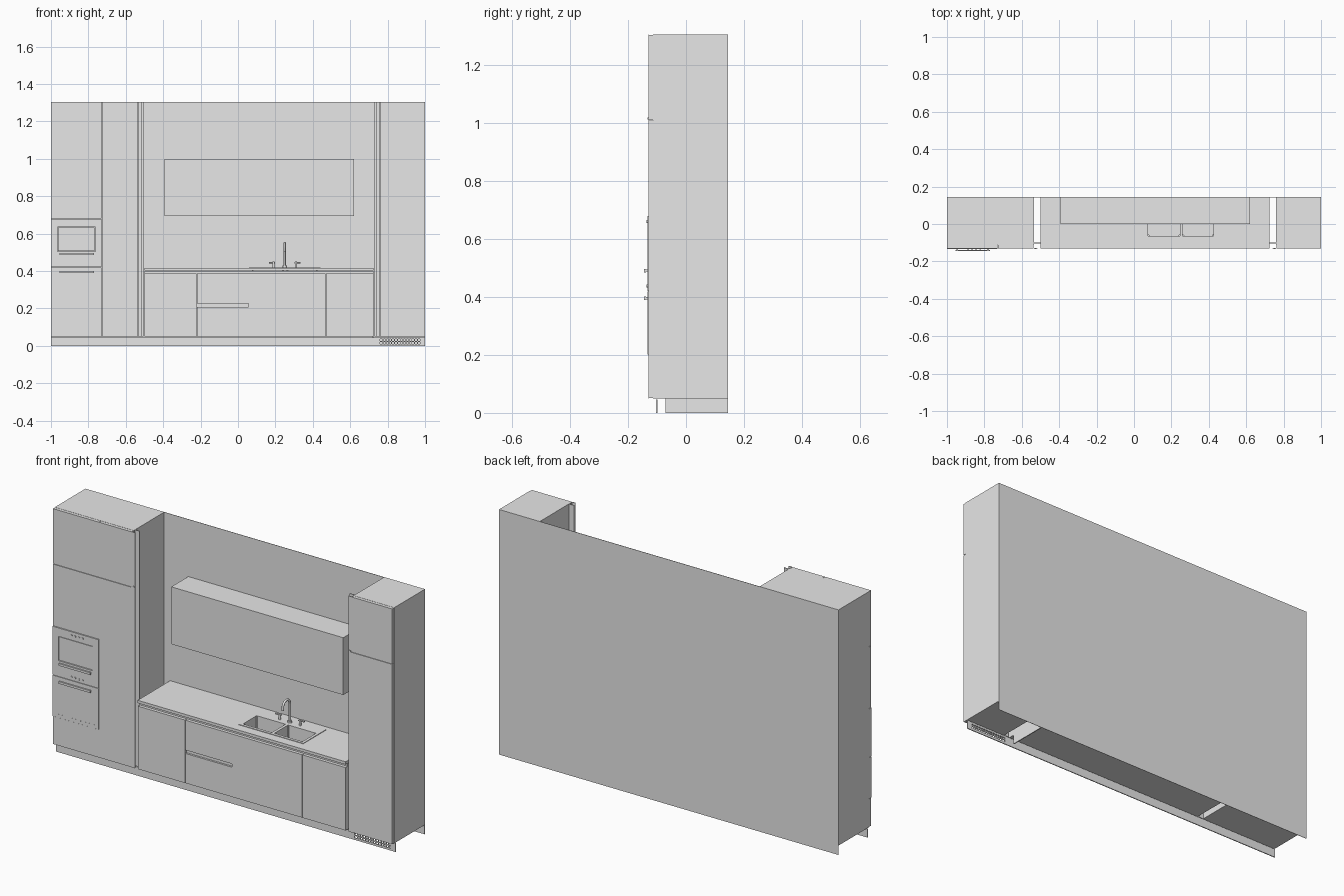
import bpy, bmesh, math
from mathutils import Vector

old = bpy.data.objects.get("Cube")
if old:
    bpy.data.objects.remove(old, do_unlink=True)

grey = bpy.data.materials.new("light_grey")
grey.use_nodes = True
grey.diffuse_color = (0.8, 0.8, 0.8, 1)
grey.node_tree.nodes["Principled BSDF"].inputs["Base Color"].default_value = (0.8, 0.8, 0.8, 1)


def finish(name, bm):
    bmesh.ops.recalc_face_normals(bm, faces=bm.faces)
    mesh = bpy.data.meshes.new(name)
    bm.to_mesh(mesh)
    bm.free()
    mesh.materials.append(grey)
    obj = bpy.data.objects.new(name, mesh)
    bpy.context.collection.objects.link(obj)
    return obj


def add_box(bm, x, y, z):
    made = bmesh.ops.create_cube(bm, size=1)["verts"]
    for v in made:
        v.co = Vector([(a + b) / 2 + c * (b - a) for (a, b), c in zip((x, y, z), v.co)])
    return made


def boxes(name, *parts):
    bm = bmesh.new()
    for part in parts:
        add_box(bm, *part)
    return finish(name, bm)


def rod(name, x, y, z, radius, length, axis="Z"):
    bm = bmesh.new()
    bmesh.ops.create_cone(bm, cap_ends=True, segments=16, radius1=radius,
                          radius2=radius, depth=length)
    obj = finish(name, bm)
    obj.location = (x, y, z)
    if axis == "Y":
        obj.rotation_euler.x = math.pi / 2
    if axis == "X":
        obj.rotation_euler.y = math.pi / 2
    for p in obj.data.polygons:
        p.use_smooth = len(p.vertices) == 4
    return obj


FRONT, BODY, BACK = -0.13, -0.113, 0.145
TOP, FOOT, SEAM = 1.305, 0.05, 1.01
LEFT, RIGHT = -0.535, 0.76      # inner sides of the tall cabinets
BASE0, BASE1 = -0.5, 0.725      # ends of the base run
G = 0.001                       # half the gap between doors


def door(name, x0, x1, z0, z1):
    return boxes(name, ((x0 + G, x1 - G), (FRONT, BODY), (z0 + G, z1 - G)))


# Back wall and plinth
boxes("back_wall", ((-1, 1), (BACK - 0.002, BACK), (0, TOP)))
boxes("plinth", ((-1, 0.745), (-0.103, -0.098), (0, 0.046)))
boxes("foot_panel", ((BASE1 - 0.005, BASE1), (-0.07, BACK - 0.002), (0, FOOT)))

# Ventilation grille in the plinth
bars = [((0.745, 1), (-0.103, -0.098), z) for z in ((0, 0.011), (0.021, 0.026), (0.036, 0.046))]
bars += [((0.745, 0.758), (-0.103, -0.098), (0.011, 0.036)),
         ((0.972, 1), (-0.103, -0.098), (0.011, 0.036))]
bars += [((x, x + 0.005), (-0.103, -0.098), (0.011, 0.036))
         for x in [0.758 + 0.0153 * i for i in range(1, 14)]]
boxes("plinth_grille", *bars)

# Tall cabinets
boxes("left_tall_body", ((-1, LEFT), (BODY, BACK - 0.002), (FOOT, TOP)))
boxes("right_tall_body", ((RIGHT, 1), (BODY, BACK - 0.002), (FOOT, TOP)))
SPLIT = -0.728
door("oven_column_upper_door", -1, SPLIT, SEAM, TOP)
door("oven_column_middle_door", -1, SPLIT, 0.68, SEAM)
door("oven_column_lower_door", -1, SPLIT, FOOT, 0.2)
door("larder_upper_door", SPLIT, LEFT, SEAM, TOP)
door("larder_lower_door", SPLIT, LEFT, FOOT, SEAM)
door("right_tall_upper_door", RIGHT, 1, SEAM, TOP)
door("right_tall_lower_door", RIGHT, 1, FOOT, SEAM)

# Vertical grip profiles beside the tall doors
for name, edge, side in (("left_grip", LEFT, 1), ("right_grip", RIGHT, -1)):
    lip = tuple(sorted((edge, edge + side * 0.019)))
    web = tuple(sorted((edge, edge + side * 0.029)))
    boxes(name, (lip, (FRONT, -0.127), (FOOT, TOP)), (web, (-0.104, -0.1), (FOOT, TOP)))
    c = edge + side * 0.009
    boxes(name + "_catch", ((c - 0.006, c + 0.006), (-0.133, FRONT), (1.012, 1.018)))

# Two built-in ovens with framed window, handles and knobs
WX0, WX1, WZ0, WZ1 = -0.965, -0.763, 0.505, 0.635
OX, OY = (-1, SPLIT - G), (-0.133, BODY)
boxes("upper_oven_frame",
      (OX, OY, (WZ1, 0.679)), (OX, OY, (0.421, WZ0)),
      ((-1, WX0), OY, (WZ0, WZ1)), ((WX1, SPLIT - G), OY, (WZ0, WZ1)))
boxes("upper_oven_window", ((WX0 + 0.003, WX1 - 0.003), (-0.131, BODY), (WZ0 + 0.003, WZ1 - 0.003)))
boxes("lower_oven_front", (OX, OY, (0.201, 0.419)))
for name, z in (("upper_oven_handle", 0.491), ("lower_oven_handle", 0.395)):
    boxes(name, ((-0.955, -0.77), (-0.145, -0.138), (z - 0.006, z + 0.006)),
          ((-0.95, -0.94), (-0.14, -0.132), (z - 0.004, z + 0.004)),
          ((-0.785, -0.775), (-0.14, -0.132), (z - 0.004, z + 0.004)))
for row, z in (("upper", 0.66), ("lower", 0.438)):
    for i in range(4):
        rod(f"{row}_oven_knob_{i + 1}", -0.888 + 0.022 * i, -0.1345, z, 0.005, 0.004, "Y")
boxes("lower_oven_vents", *[((x, x + 0.012), (-0.1335, -0.132), (0.217, 0.22))
                           for x in [-0.965 + 0.02 * i for i in range(11)]])

# Base run: open carcass, doors and recessed grip channel
IN = BACK - 0.002
boxes("base_carcass",
      ((BASE0, BASE1), (BODY, IN), (FOOT, 0.06)),
      ((BASE0, BASE0 + 0.01), (BODY, IN), (0.06, 0.4)),
      ((BASE1 - 0.01, BASE1), (BODY, IN), (0.06, 0.4)),
      ((BASE0 + 0.01, BASE1 - 0.01), (BODY, -0.105), (0.06, 0.4)))
D0, D1 = -0.22, 0.47
door("base_left_door", BASE0, D0, FOOT, 0.387)
door("base_right_door", D1, BASE1, FOOT, 0.387)
door("lower_drawer", D0, D1, FOOT, 0.21)
door("upper_drawer", D0, D1, 0.226, 0.387)
boxes("drawer_infill", ((0.055, D1 - G), (FRONT, BODY), (0.209, 0.227)))
boxes("drawer_grip", ((D0 + G, 0.055), (-0.12, BODY), (0.209, 0.227)))

# Worktop laid around the two sink bowls
bowls = ((0.075, 0.245), (0.26, 0.425))
BY = (-0.065, 0.05)
WT = (0.402, 0.417)
boxes("worktop",
      ((BASE0, BASE1), (FRONT, BY[0]), WT), ((BASE0, BASE1), (BY[1], IN), WT),
      ((BASE0, bowls[0][0]), BY, WT), ((bowls[0][1], bowls[1][0]), BY, WT),
      ((bowls[1][1], BASE1), BY, WT))
RZ = (0.417, 0.42)
boxes("sink_rim",
      ((0.06, 0.44), (-0.08, BY[0]), RZ), ((0.06, 0.44), (BY[1], 0.11), RZ),
      ((0.06, bowls[0][0]), BY, RZ), ((bowls[0][1], bowls[1][0]), BY, RZ),
      ((bowls[1][1], 0.44), BY, RZ))
for name, bx in zip(("left_sink_bowl", "right_sink_bowl"), reversed(bowls)):
    bm = bmesh.new()
    add_box(bm, bx, BY, (0.34, 0.419))
    bm.normal_update()
    bmesh.ops.delete(bm, geom=[f for f in bm.faces if f.normal.z > 0.9], context="FACES")
    uprights = [e for e in bm.edges if abs(e.verts[0].co.z - e.verts[1].co.z) > 0.01]
    bmesh.ops.bevel(bm, geom=uprights, offset=0.006, segments=3, affect="EDGES")
    finish(name, bm)
    rod(name + "_drain", sum(bx) / 2, 0, 0.341, 0.033, 0.004)

# Mixer tap with gooseneck spout and two levers
TX, TY = 0.25, 0.08
curve = bpy.data.curves.new("tap_spout", "CURVE")
curve.dimensions = "3D"
curve.bevel_depth = 0.006
curve.bevel_resolution = 3
curve.use_fill_caps = True
R = 0.03
path = [(TX, TY, 0.42)]
path += [(TX, TY - R + R * math.cos(a), 0.52 + R * math.sin(a))
         for a in [math.pi * i / 10 for i in range(11)]]
path += [(TX, TY - 2 * R, 0.505)]
spline = curve.splines.new("POLY")
spline.points.add(len(path) - 1)
for p, co in zip(spline.points, path):
    p.co = (*co, 1)
curve.materials.append(grey)
bpy.context.collection.objects.link(bpy.data.objects.new("tap_spout", curve))
rod("tap_base", TX, TY, 0.425, 0.011, 0.01)
for name, s in (("right_tap", -1), ("left_tap", 1)):
    x = TX + s * 0.06
    rod(name + "_post", x, TY, 0.435, 0.006, 0.03)
    rod(name + "_lever", x + s * 0.008, TY, 0.445, 0.004, 0.034, "X")

# Wall cabinet
boxes("wall_cabinet", ((-0.393, 0.62), (0, IN), (0.695, 1.0)))
